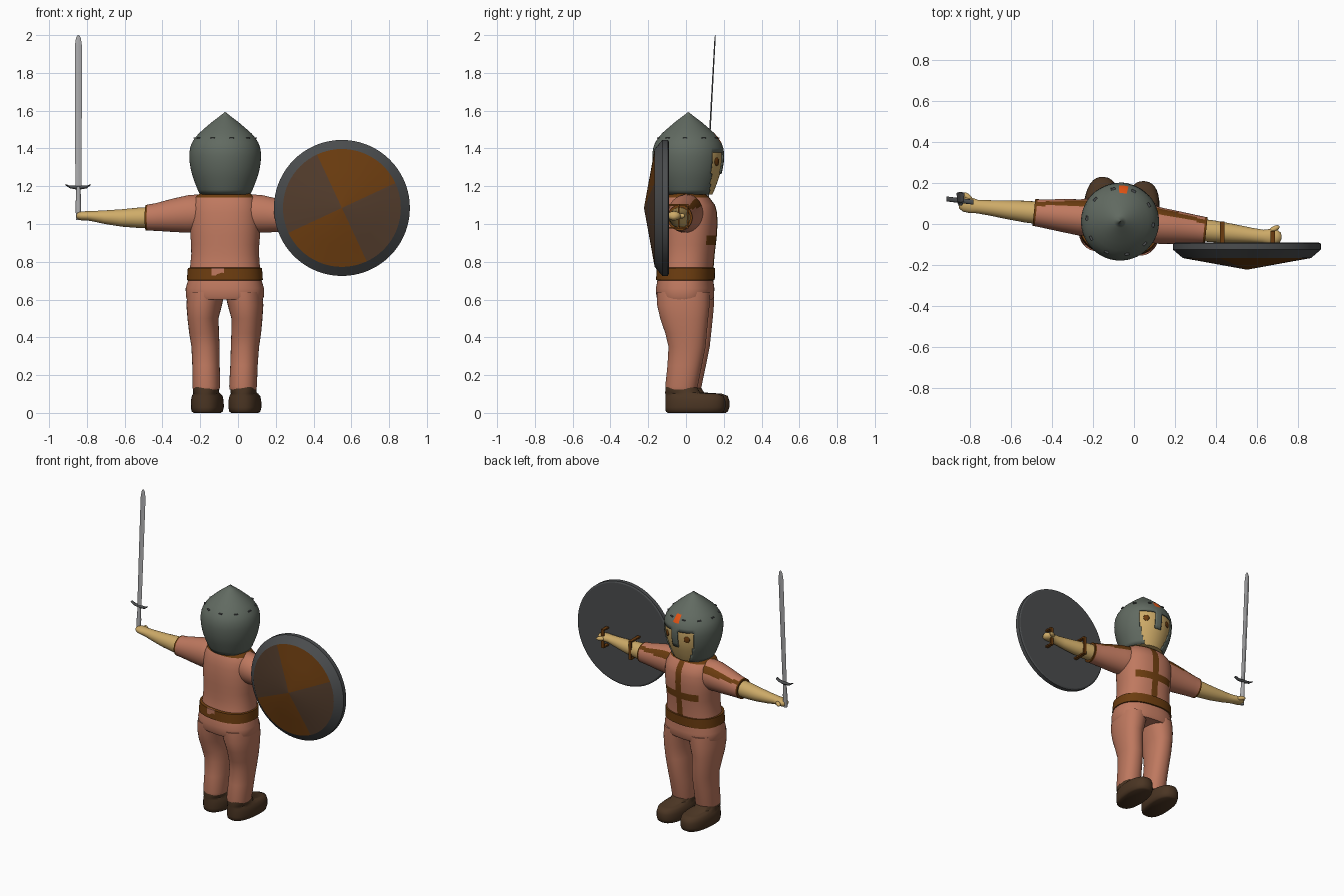
import bpy, bmesh, math
from mathutils import Matrix, Vector

if "Cube" in bpy.data.objects:
    bpy.data.objects.remove(bpy.data.objects["Cube"])

# One material per flat colour
COL = {"cloth": (0.52, 0.19, 0.115), "skin": (0.62, 0.41, 0.14), "helmet_steel": (0.12, 0.145, 0.12),
       "boot_leather": (0.07, 0.036, 0.017), "trim_brown": (0.15, 0.046, 0.005),
       "dark_wood": (0.085, 0.045, 0.025), "dark_iron": (0.07, 0.074, 0.077),
       "blade_grey": (0.40, 0.40, 0.41), "orange": (0.80, 0.09, 0.007)}
MAT = {}
for k, c in COL.items():
    MAT[k] = bpy.data.materials.new(k)
    MAT[k].diffuse_color = (*c, 1)

# The body is built around its own axis, then turned slightly and shifted
BODY = Matrix.Translation((-0.068, 0.012, 0)) @ Matrix.Rotation(math.radians(-6), 4, 'Z')
WORLD = Matrix.Identity(4)


def finish(name, bm, mats, m, angle=40):
    bmesh.ops.recalc_face_normals(bm, faces=bm.faces)
    bm.transform(m)
    me = bpy.data.meshes.new(name)
    bm.to_mesh(me)
    bm.free()
    ob = bpy.data.objects.new(name, me)
    bpy.context.collection.objects.link(ob)
    for k in mats:
        me.materials.append(MAT[k])
    bpy.ops.object.select_all(action='DESELECT')
    ob.select_set(True)
    bpy.context.view_layer.objects.active = ob
    bpy.ops.object.shade_smooth_by_angle(angle=math.radians(angle))
    return ob


def loft(name, rings, mats, axis='z', n=32, e=2.0, m=BODY, rule=None, caps=True, angle=40):
    """Rings are (t, c1, c2, r1, r2) along an axis; rule(centre) gives a material or -1 to cut."""
    bm = bmesh.new()
    loops = []
    for t, c1, c2, r1, r2 in rings:
        loop = []
        for i in range(n):
            a = 2 * math.pi * i / n
            c, s = math.cos(a), math.sin(a)
            u = c1 + r1 * math.copysign(abs(c) ** (2 / e), c)
            v = c2 + r2 * math.copysign(abs(s) ** (2 / e), s)
            loop.append(bm.verts.new({'z': (u, v, t), 'x': (t, u, v), 'y': (u, t, v)}[axis]))
        loops.append(loop)
    for a, b in zip(loops, loops[1:]):
        for i in range(n):
            j = (i + 1) % n
            bm.faces.new((a[i], a[j], b[j], b[i]))
    if caps:
        bm.faces.new(loops[0])
        bm.faces.new(loops[-1])
    if rule:
        cut = []
        for f in bm.faces:
            k = rule(f.calc_center_median())
            if k < 0:
                cut.append(f)
            else:
                f.material_index = k
        bmesh.ops.delete(bm, geom=cut, context='FACES')
    return finish(name, bm, mats, m, angle)


def front_back(z, hx, y0, y1, d=0.0):
    """Ring from half width and back/front limits."""
    return (z, d, (y0 + y1) / 2 - 0.012, hx, (y1 - y0) / 2)


def box(name, loc, size, mat, m=WORLD):
    bm = bmesh.new()
    bmesh.ops.create_cube(bm, size=1, matrix=Matrix.Translation(loc) @ Matrix.Diagonal((*size, 1)))
    return finish(name, bm, [mat], m)


def ball(name, loc, size, mat, m=BODY, rot=0.0):
    bm = bmesh.new()
    bmesh.ops.create_uvsphere(bm, u_segments=16, v_segments=10, radius=1, matrix=Matrix.Translation(loc)
                              @ Matrix.Rotation(rot, 4, 'Z') @ Matrix.Diagonal((*size, 1)))
    return finish(name, bm, [mat], m, 80)


# Tunic with a painted cross on the chest and a neckline trim
def tunic_rule(c):
    if c.z > 1.145 and math.hypot(c.x, c.y) > 0.05:
        return 1
    if c.y > 0 and c.z > 0.7 and (abs(c.x) < 0.026 or (abs(c.x) < 0.14 and 0.89 < c.z < 0.94)):
        return 1
    return 0


loft("tunic", [front_back(*r) for r in [
    (0.60, .200, -.148, .138), (0.615, .206, -.155, .146), (0.66, .207, -.157, .148), (0.70, .195, -.150, .142),
    (0.78, .184, -.132, .145), (0.84, .179, -.128, .150), (0.89, .180, -.128, .156), (0.94, .184, -.128, .162),
    (1.00, .186, -.128, .165), (1.06, .184, -.122, .163), (1.10, .178, -.115, .152), (1.14, .160, -.10, .122),
    (1.165, .130, -.085, .095), (1.160, .095, -.07, .08)]],
    ["cloth", "trim_brown"], n=72, e=2.35, rule=tunic_rule, angle=60)

# Belt and its cloth-coloured clasp at the back
loft("belt", [front_back(*r) for r in [
    (0.70, .188, -.142, .136), (0.703, .201, -.157, .150), (0.767, .196, -.153, .152), (0.77, .180, -.13, .14)]],
    ["trim_brown"], n=64, e=2.35)
box("belt_clasp", (-0.022, -0.162, 0.748), (0.065, 0.009, 0.04), "cloth", BODY)

# Head and neck
HELM = [(1.155, .133), (1.18, .145), (1.21, .157), (1.24, .168), (1.265, .176), (1.29, .182), (1.325, .188),
        (1.36, .190), (1.38, .189), (1.405, .185), (1.43, .176), (1.455, .160), (1.48, .139), (1.51, .105),
        (1.54, .070), (1.57, .030), (1.592, .002)]
loft("neck", [(z, 0, 0, .085, .085) for z in (1.10, 1.20)], ["skin"])
loft("head", [(z, 0, 0, r * 0.955, r * 0.955) for z, r in HELM[:12]], ["skin"], n=48, angle=60)


# Helmet with face opening, nose guard and an orange emblem
def helmet_rule(c):
    a = abs(math.degrees(math.atan2(c.x, c.y)))
    half = 41 if c.z > 1.265 else 41 - (1.265 - c.z) * 130
    if c.z < 1.38 and a < half and not (a < 9 and c.z > 1.265):
        return -1
    return 1 if a < 7.6 and 1.43 < c.z < 1.48 else 0


helmet = loft("helmet", [(z, 0, 0, r, r) for z, r in HELM], ["helmet_steel", "orange"],
              n=96, rule=helmet_rule, caps=False, angle=60)
sol = helmet.modifiers.new("thickness", 'SOLIDIFY')
sol.thickness = 0.008
sol.offset = -1

# Rivets around the helmet crown
for i in range(10):
    a = math.radians(18 + 36 * i)
    turn = BODY @ Matrix.Rotation(a, 4, 'Z')
    box("helmet_rivet", (0, 0.162, 1.455), (0.022, 0.012, 0.006), "dark_iron", turn)

for s, side in ((-1, "right"), (1, "left")):
    # Eyes
    turn = BODY @ Matrix.Rotation(-s * math.radians(27), 4, 'Z')
    ball(side + "_eye", (0, 0.180, 1.33), (0.02, 0.006, 0.022), "trim_brown", turn)

    # Sleeve with a brown stripe along its upper front edge and a brown cuff
    def sleeve_rule(c):
        ang = math.degrees(math.atan2(c.z - 1.045, c.y))
        return 1 if abs(c.x) > 0.41 or 28 < ang < 56 else 0
    loft(side + "_sleeve", [(s * x, y, z, a, b) for x, y, z, a, b in [
        (.08, .01, 1.05, .085, .09), (.14, .005, 1.055, .092, .102), (.20, 0, 1.053, .088, .099),
        (.28, 0, 1.046, .080, .088), (.37, 0, 1.037, .070, .073), (.411, 0, 1.034, .066, .069),
        (.422, 0, 1.033, .066, .068), (.422, 0, 1.033, .050, .052)]],
        ["cloth", "trim_brown"], 'x', n=48, rule=sleeve_rule)

    # Forearm, hand and thumb
    loft(side + "_arm", [(s * x, y, z, a, b) for x, y, z, a, b in [
        (.38, 0, 1.034, .055, .056), (.46, 0, 1.033, .053, .054), (.55, 0, 1.032, .046, .046),
        (.64, 0, 1.036, .037, .036), (.70, 0, 1.041, .033, .028), (.73, .002, 1.043, .038, .025),
        (.765, .004, 1.043, .036, .024), (.785, .004, 1.043, .024, .018), (.79, .004, 1.043, .008, .008)]],
        ["skin"], 'x', n=24, angle=60)
    ball(side + "_thumb", (s * .75, .042, 1.043), (.030, .014, .014), "skin", rot=s * 0.6)

    # Trouser leg
    loft(side + "_trouser_leg", [front_back(z, h, y0, y1, s * d) for z, d, h, y0, y1 in [
        (.125, .098, .070, -.098, .068), (.14, .098, .073, -.10, .072), (.25, .101, .072, -.088, .095),
        (.35, .105, .074, -.082, .115), (.42, .112, .078, -.098, .122), (.50, .117, .081, -.125, .130),
        (.57, .110, .093, -.142, .137), (.64, .100, .098, -.145, .138)]],
        ["cloth"], e=2.2, angle=60)

    # Boot
    loft(side + "_boot", [front_back(z, h, y0, y1, s * .1) for z, h, y0, y1 in [
        (0, .070, -.088, .200), (.008, .080, -.097, .213), (.03, .085, -.10, .220), (.065, .084, -.10, .220),
        (.09, .079, -.10, .211), (.102, .070, -.10, .180), (.108, .068, -.10, .085), (.14, .066, -.098, .066)]],
        ["boot_leather"], e=2.4, angle=60)


# Shield: iron dish with a quartered cone on its front
def shield_rule(c):
    dx, dz = c.x - 0.55, c.z - 1.085
    if c.y > -0.167 or math.hypot(dx, dz) > 0.31:
        return 0
    return 1 + int(math.floor((math.degrees(math.atan2(dz, dx)) - 25) / 90)) % 2


loft("shield", [(y, 0.55, 1.085, r, r) for y, r in [
    (-.091, .35), (-.096, .36), (-.125, .36), (-.166, .312), (-.186, .2), (-.222, .003)]],
    ["dark_iron", "trim_brown", "dark_wood"], 'y', n=72, m=WORLD, rule=shield_rule, angle=12)

# Shield straps around the forearm and hand
for x, y in ((0.43, 0.012), (0.675, -0.035)):
    box("shield_strap", (x, y - 0.004, 1.04), (0.022, 0.008, 0.13), "trim_brown")
    for dz in (-0.06, 0.06):
        box("shield_strap", (x, (y - 0.095) / 2, 1.04 + dz), (0.022, y + 0.095, 0.01), "trim_brown")


# Sword, leaning slightly toward +y
def lean(z):
    return 0.105 + (z - 1.1) * 0.055


X = -0.845
loft("sword_blade", [(z, X, lean(z), h, t) for z, h, t in [
    (1.19, .016, .004), (1.6, .018, .004), (1.94, .019, .0035), (1.985, .013, .003), (2.0, .004, .001)]],
    ["blade_grey"], n=4, m=WORLD, angle=20)
loft("sword_grip", [(z, X, lean(z), h, h) for z, h in [(1.02, .013), (1.10, .015), (1.195, .011)]],
     ["blade_grey"], n=12, m=WORLD)
loft("sword_guard", [(X + d, lean(1.19) + 0.004 - d * 0.12, z, .012, h) for d, z, h in [
    (-.068, 1.208, .003), (-.045, 1.196, .007), (0, 1.192, .011), (.045, 1.196, .007), (.064, 1.208, .003)]],
    ["dark_iron"], 'x', n=12, m=WORLD)

for m in bpy.data.materials:
    if m.users and not m.is_grease_pencil:
        m.use_nodes = True
        m.node_tree.nodes["Principled BSDF"].inputs["Base Color"].default_value = m.diffuse_color
